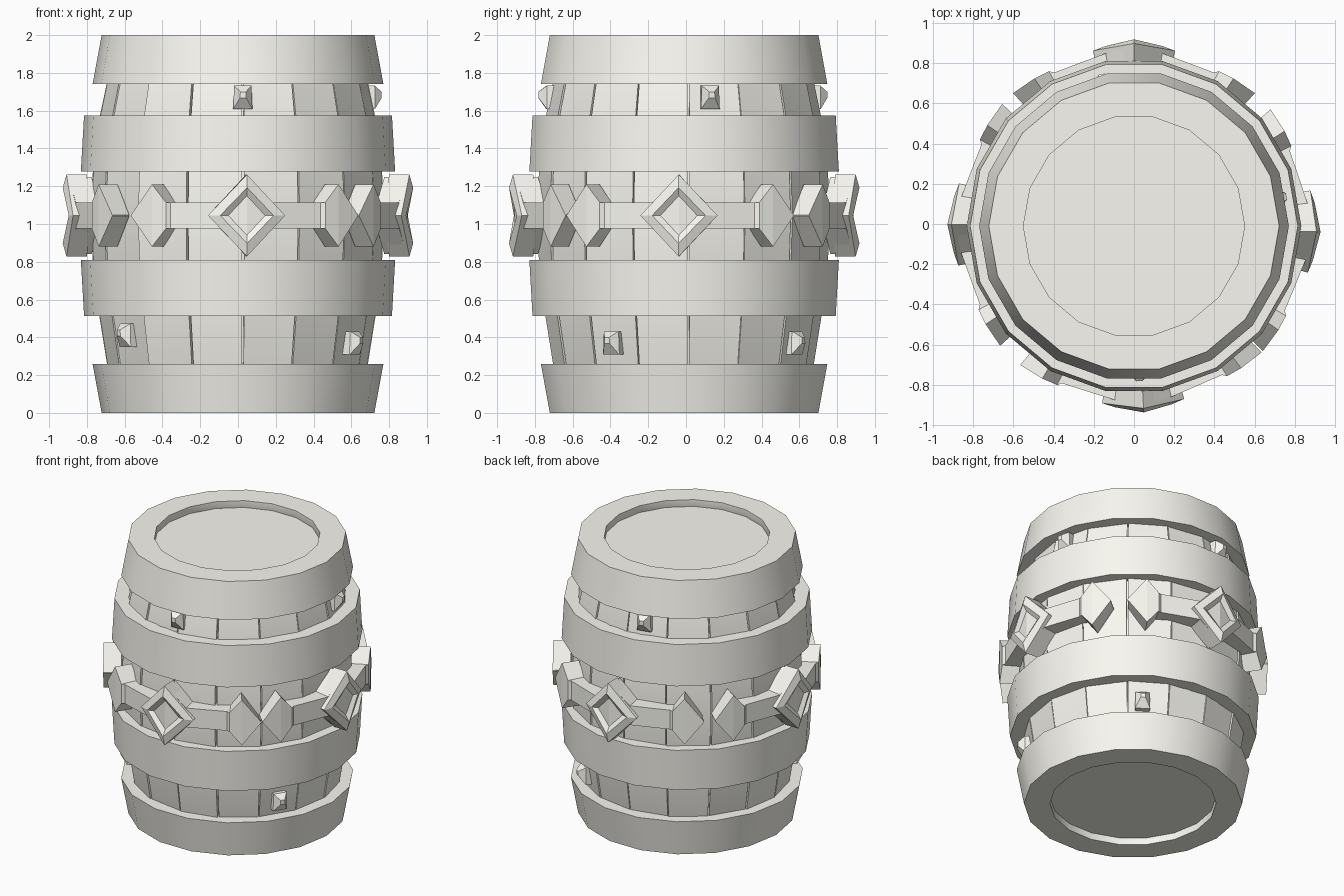
import bpy, bmesh, random
from math import radians, sin, cos

if "Cube" in bpy.data.objects:
    bpy.data.objects.remove(bpy.data.objects["Cube"])

random.seed(4)
CY = -0.01  # barrel axis sits very slightly forward

# One pale cream material for every part
CREAM = bpy.data.materials.new("pale_cream")
CREAM.diffuse_color = (0.95, 0.94, 0.88, 1)
CREAM.use_nodes = True
CREAM.node_tree.nodes["Principled BSDF"].inputs["Base Color"].default_value = CREAM.diffuse_color


def polar(deg, r, z):
    return (r * cos(radians(deg)), r * sin(radians(deg)) + CY, z)


def make(name, verts, faces, smooth=None):
    me = bpy.data.meshes.new(name)
    me.from_pydata(verts, [], faces)
    bm = bmesh.new()
    bm.from_mesh(me)
    bmesh.ops.recalc_face_normals(bm, faces=bm.faces)
    bm.to_mesh(me)
    bm.free()
    me.materials.append(CREAM)
    ob = bpy.data.objects.new(name, me)
    bpy.context.collection.objects.link(ob)
    if smooth:
        bpy.ops.object.select_all(action='DESELECT')
        ob.select_set(True)
        bpy.context.view_layer.objects.active = ob
        bpy.ops.object.shade_smooth_by_angle(angle=radians(smooth))
    return ob


def loft(name, rings, smooth=None, closed=False):
    """Skin a list of equal-sized point rings."""
    n, m = len(rings[0]), len(rings)
    verts = [p for r in rings for p in r]
    faces = []
    for i in range(m if closed else m - 1):
        j = (i + 1) % m
        for k in range(n):
            l = (k + 1) % n
            faces.append((i * n + k, i * n + l, j * n + l, j * n + k))
    if not closed:
        faces += [tuple(range(n)), tuple(range((m - 1) * n, m * n))]
    return make(name, verts, faces, smooth)


def lathe(name, profile, closed=True, sides=18):
    rings = [[polar(360 * k / sides, r, z) for k in range(sides)] for r, z in profile]
    return loft(name, rings, 30, closed)


# Hoops: two end caps with a lip, two wide middle hoops, mirrored for the top
END = [(0.55, 0.07), (0.55, 0.0), (0.722, 0.0), (0.77, 0.26), (0.65, 0.26)]
MID = [(0.72, 0.513), (0.815, 0.513), (0.832, 0.81), (0.74, 0.81)]
for label, flip in (("bottom", False), ("top", True)):
    for kind, prof, total in (("end_hoop", END, 2.0), ("middle_hoop", MID, 2.088)):
        lathe(f"{label}_{kind}", [(r, total - z if flip else z) for r, z in prof])
    zs = (1.90, 1.95) if flip else (0.05, 0.10)
    lathe(f"{label}_head", [(0.56, z) for z in zs], closed=False)

# Bulging profile of the staves, with a core behind the gaps
STAVE = [(0.65, 0.1), (0.69, 0.26), (0.73, 0.51), (0.765, 0.81), (0.775, 1.04),
         (0.765, 1.27), (0.728, 1.57), (0.69, 1.75), (0.65, 1.9)]
lathe("inner_core", [(r - 0.035, z) for r, z in STAVE], closed=False)

for i in range(16):
    mid = 2 + 22.5 * (i + 0.5)
    a0 = mid - 11.25 + random.uniform(0.1, 0.5)
    a1 = mid + 11.25 - random.uniform(0.1, 0.5)
    d = random.uniform(-0.006, 0.006)
    loft(f"stave_{i + 1}", [[polar(a0, r - 0.07, z), polar(a0, r + d, z),
                             polar(a1, r + d, z), polar(a1, r - 0.07, z)]
                            for r, z in STAVE], 25)

# Four ornamental straps: arrowhead ends, bent arms, folded recessed diamond
HALF = [(42.3, 0.003, 0.893), (34, 0.165, 0.885), (28.8, 0.07, 0.878), (27.5, 0.07, 0.86),
        (18, 0.07, 0.855), (9.3, 0.07, 0.87)]
COLS = [(-a, h, r) for a, h, r in HALF] + [(0, 0.205, 0.895)] + HALF[::-1]
ZC = 1.045
# diamond rings: scale, centre radius, side radius
DIAMOND = [(1, 0.80, 0.80), (1, 0.908, 0.895), (0.68, 0.928, 0.906), (0.48, 0.898, 0.888)]
for side, ang in (("front", -87), ("right", -1.8), ("back", 90), ("left", 179.5)):
    loft(f"{side}_strap", [[polar(ang + a, r, ZC + h), polar(ang + a, r, ZC - h),
                            polar(ang + a, r - 0.12, ZC - h), polar(ang + a, r - 0.12, ZC + h)]
                           for a, h, r in COLS])
    dia = loft(f"{side}_diamond",
               [[polar(ang, rc, ZC + 0.217 * s), polar(ang - 13.2 * s, rs, ZC),
                 polar(ang, rc, ZC - 0.217 * s), polar(ang + 13.2 * s, rs, ZC)]
                for s, rc, rs in DIAMOND])
    # fold the recess floor along its centre line
    bm = bmesh.new()
    bm.from_mesh(dia.data)
    bm.verts.ensure_lookup_table()
    n = len(bm.verts)
    bmesh.ops.connect_verts(bm, verts=[bm.verts[n - 4], bm.verts[n - 2]])
    bm.to_mesh(dia.data)
    bm.free()

# Square-headed nails
NAILS = [(-88, 1.67), (11, 1.67), (102, 1.67), (-32, 0.37), (55, 0.37), (-145, 0.41)]
for i, (a, z) in enumerate(NAILS):
    rings = []
    for w, h, r, dz in ((4.0, 0.062, 0.66, 0), (4.0, 0.062, 0.73, 0), (1.2, 0.016, 0.772, 0.014)):
        rings.append([polar(a - w, r, z + dz - h), polar(a + w, r, z + dz - h),
                      polar(a + w * 0.9, r, z + dz + h), polar(a - w * 0.9, r, z + dz + h)])
    loft(f"nail_{i + 1}", rings)
